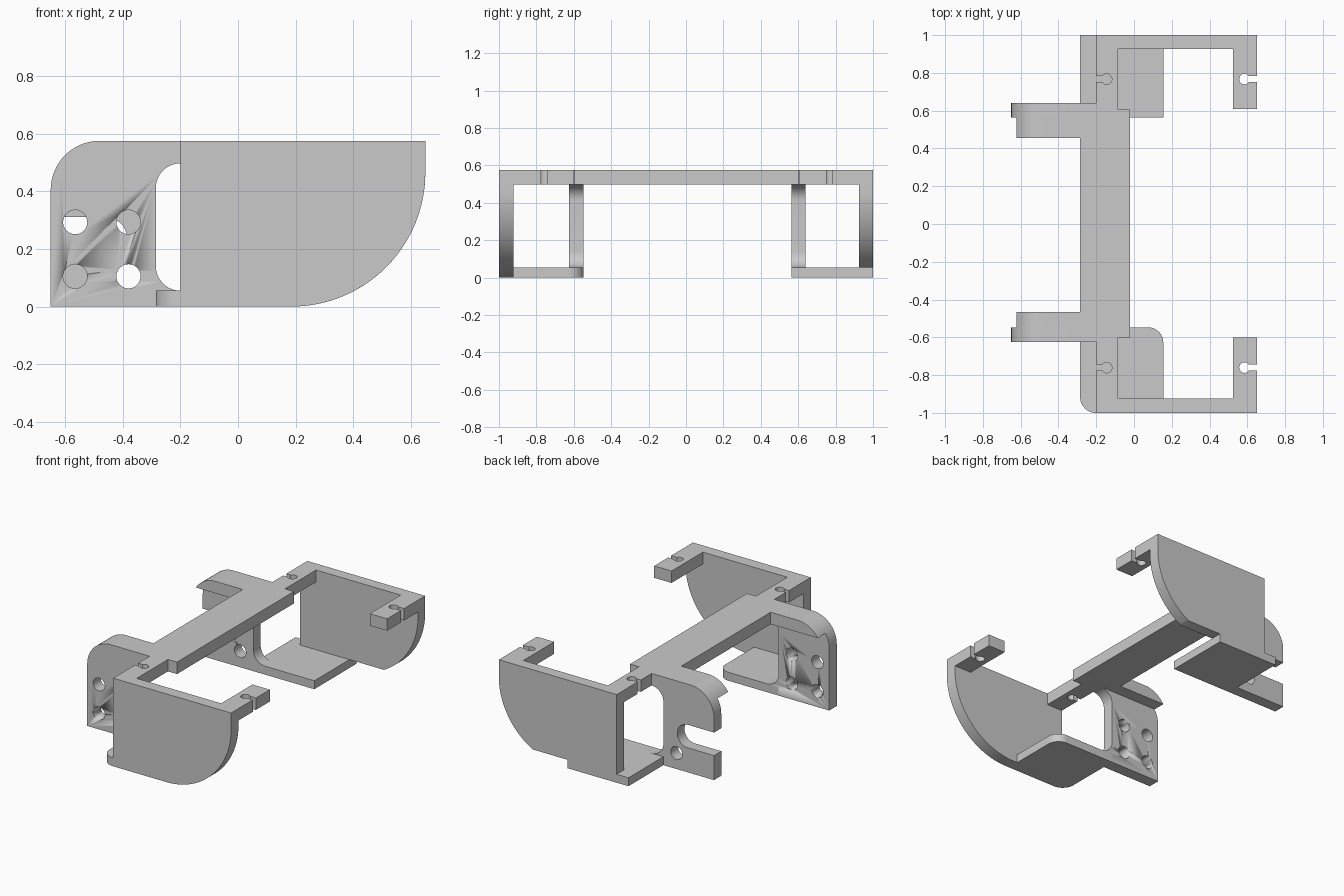
import bpy, bmesh
from math import sin, cos, tan, asin, pi, radians
from mathutils import Vector

if "Cube" in bpy.data.objects:
    bpy.data.objects.remove(bpy.data.objects["Cube"], do_unlink=True)

grey = bpy.data.materials.new("light_grey")
grey.use_nodes = True
GREY = (0.59, 0.59, 0.59, 1)
grey.diffuse_color = GREY
grey.node_tree.nodes["Principled BSDF"].inputs["Base Color"].default_value = GREY


def arc(cx, cy, r, a0, a1, n=16):
    return [(cx + r * cos(a0 + (a1 - a0) * i / n), cy + r * sin(a0 + (a1 - a0) * i / n))
            for i in range(n + 1)]


def rounded(corners, n=16):
    """Outline from corners (u, v) or (u, v, fillet radius)."""
    out = []
    for i, c in enumerate(corners):
        p = Vector(c[:2])
        if len(c) == 2:
            out.append(p)
            continue
        r = c[2]
        a = (Vector(corners[i - 1][:2]) - p).normalized()
        b = (Vector(corners[(i + 1) % len(corners)][:2]) - p).normalized()
        half = a.angle(b) / 2
        centre = p + (a + b).normalized() * r / sin(half)
        start = (p + a * r / tan(half) - centre).normalized()
        end = (p + b * r / tan(half) - centre).normalized()
        out += [centre + start.slerp(end, k / n) * r for k in range(n + 1)]
    return out


def slab(name, outline, lo, hi, axis):
    """Extrude an outline from lo to hi along y (x-z outline) or z (x-y outline)."""
    place = (lambda u, v, d: (u, d, v)) if axis == "y" else (lambda u, v, d: (u, v, d))
    bm = bmesh.new()
    face = bm.faces.new([bm.verts.new(place(u, v, lo)) for u, v in outline])
    ext = bmesh.ops.extrude_face_region(bm, geom=[face])
    moved = [g for g in ext["geom"] if isinstance(g, bmesh.types.BMVert)]
    bmesh.ops.translate(bm, verts=moved, vec=place(0, 0, hi - lo))
    # the extrusion keeps the first face as the lower cap
    bmesh.ops.recalc_face_normals(bm, faces=bm.faces)
    mesh = bpy.data.meshes.new(name)
    bm.to_mesh(mesh)
    bm.free()
    mesh.materials.append(grey)
    ob = bpy.data.objects.new(name, mesh)
    bpy.context.collection.objects.link(ob)
    bpy.ops.object.select_all(action="DESELECT")
    ob.select_set(True)
    bpy.context.view_layer.objects.active = ob
    bpy.ops.object.shade_smooth_by_angle(angle=radians(30))
    return ob


def drill(ob, x, z, r=0.042):
    cutter = slab("hole_cutter", arc(x, z, r, 0, 2 * pi, 32)[:-1], -1.2, 1.2, "y")
    cutter.hide_render = True
    mod = ob.modifiers.new("hole", "BOOLEAN")
    mod.operation, mod.solver, mod.object = "DIFFERENCE", "EXACT", cutter
    bpy.context.view_layer.objects.active = ob
    bpy.ops.object.modifier_apply(modifier=mod.name)
    bpy.data.objects.remove(cutter, do_unlink=True)


TOP, UNDER, FLOOR = 0.575, 0.497, 0.055
LEFT, END, RIGHT = -0.65, -0.285, 0.65
HOLE_Y, HOLE_R, SLOT = 0.767, 0.028, 0.016

# crossbar with shoulders joining both brackets
slab("crossbar", [(END, -0.625), (-0.085, -0.625), (-0.085, -0.6), (-0.02, -0.6),
                  (-0.02, 0.605), (-0.085, 0.605), (-0.085, 0.64), (END, 0.64)],
     UNDER, TOP, "z")

# arms and tabs, each with a keyhole notch
gap = asin(SLOT / HOLE_R)
arm = [(-0.2, 0.6), (-0.085, 0.6), (-0.085, 1), (-0.2, 1), (-0.2, HOLE_Y + SLOT)]
arm += arc(-0.145, HOLE_Y, HOLE_R, pi - gap, -pi + gap, 24) + [(-0.2, HOLE_Y - SLOT)]
tab = [(RIGHT, 0.608), (0.525, 0.608), (0.525, 1), (RIGHT, 1), (RIGHT, HOLE_Y + SLOT)]
tab += arc(0.585, HOLE_Y, HOLE_R, gap, 2 * pi - gap, 24) + [(RIGHT, HOLE_Y - SLOT)]
for side, s, shift in (("back", 1, 0), ("front", -1, 0.007)):
    for part, shape in (("arm", arm), ("tab", tab)):
        slab(f"{side}_{part}", [(x, s * y + shift) for x, y in shape], UNDER, TOP, "z")

# side plates with a large rounded lower corner
R = 0.465
slab("front_side_plate", rounded([(-0.2, 0), (RIGHT, 0, R), (RIGHT, TOP), (-0.2, TOP)], 40),
     -1, -0.923, "y")
sweep = arc(RIGHT - R, R, R, -asin((R - FLOOR) / R), 0, 32)
slab("back_side_plate", [(-0.2, FLOOR)] + sweep + [(RIGHT, TOP), (-0.2, TOP)],
     0.926, 1, "y")

# floors
slab("front_floor", rounded([(END, -1, 0.083), (0.155, -1), (0.155, -0.547, 0.08),
                             (END, -0.547)]), 0, FLOOR, "z")
slab("back_floor", [(END, 0.565), (0.155, 0.565), (0.155, 1), (END, 1)], 0, FLOOR, "z")

# upright brackets: holes in front, one hole and an open slot at the back
frame = [(LEFT, 0), (-0.1, 0), (-0.1, FLOOR), (END, FLOOR, 0.085), (END, UNDER, 0.085),
         (-0.1, UNDER), (-0.1, TOP), (LEFT, TOP, 0.17)]
slot = [(LEFT, 0.31), (-0.385, 0.31, 0.0745), (-0.385, 0.16, 0.0745), (LEFT, 0.16)]
front_bracket = slab("front_bracket", rounded(frame), -0.625, -0.547, "y")
back_bracket = slab("back_bracket", rounded(frame + slot), 0.565, 0.64, "y")
for x in (-0.565, -0.38):
    for z in (0.105, 0.293):
        drill(front_bracket, x, z)
drill(back_bracket, -0.38, 0.105)

# flanges along the bracket tops
bend = arc(LEFT + 0.17, TOP - 0.17, 0.17, pi / 2, pi - asin((UNDER - TOP + 0.17) / 0.17))
flange = [(-0.1, UNDER), (-0.1, TOP)] + bend
slab("front_flange", flange, -0.625, -0.465, "y")
slab("back_flange", flange, 0.455, 0.64, "y")
